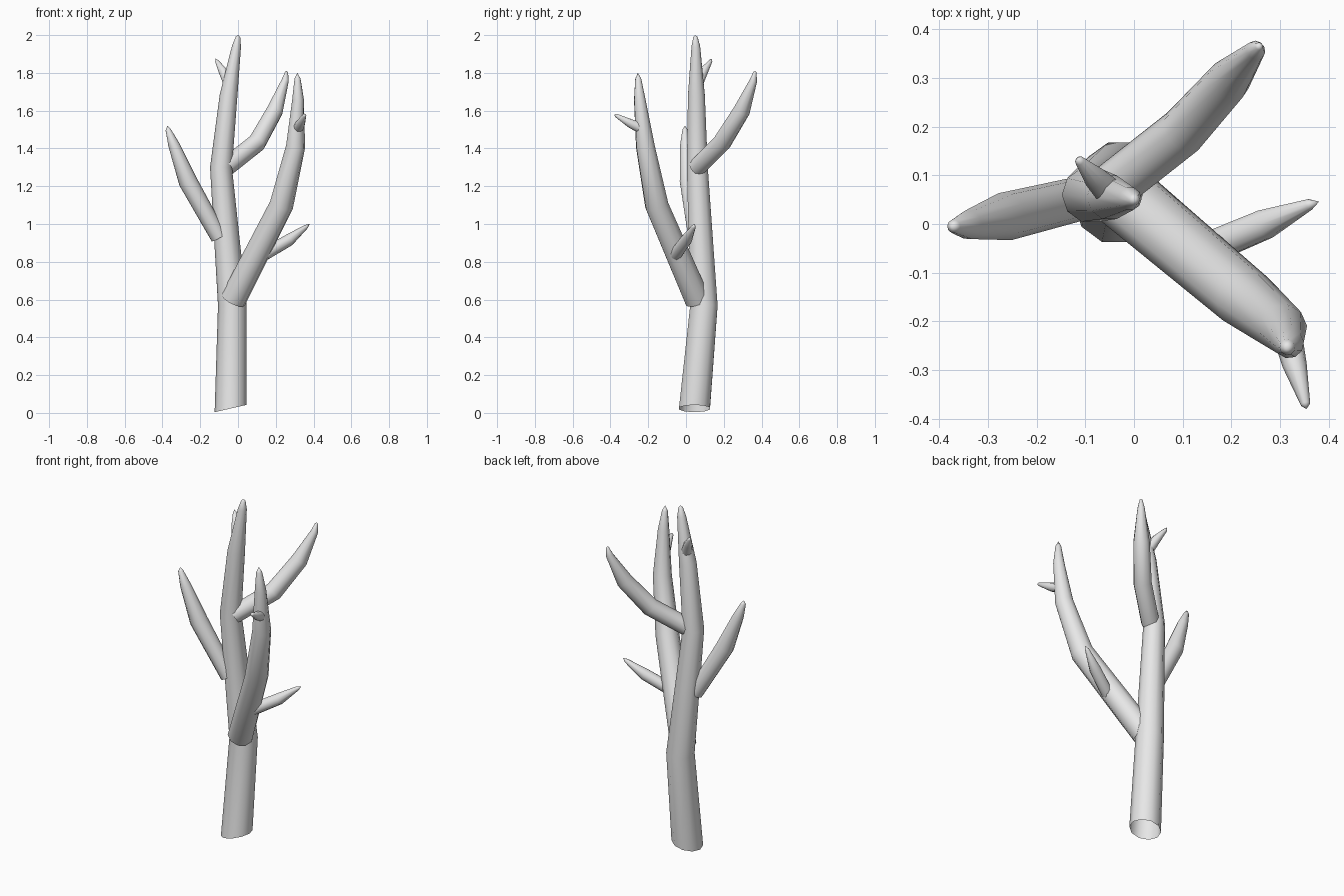
import bpy, bmesh, math
from mathutils import Vector

if "Cube" in bpy.data.objects:
    bpy.data.objects.remove(bpy.data.objects["Cube"], do_unlink=True)

SIDES = 10
bark = bpy.data.materials.new("pale_grey_bark")
bark.use_nodes = True
colour = (0.8, 0.8, 0.8, 1)
bark.diffuse_color = colour
bark.node_tree.nodes["Principled BSDF"].inputs["Base Color"].default_value = colour


def branch(name, path, start_normal=None):
    """Tapered tube, open at its root, along (x, y, z, radius) points; pointed tip."""
    points = [Vector(p[:3]) for p in path]
    steps = [(b - a).normalized() for a, b in zip(points, points[1:])]
    bm = bmesh.new()
    rings = []
    side = Vector((1, 0, 0))
    for i, centre in enumerate(points[:-1]):
        along = (steps[max(i - 1, 0)] + steps[i]).normalized()
        if i == 0 and start_normal:
            along = Vector(start_normal).normalized()
        side = (side - along * side.dot(along)).normalized()
        other = along.cross(side)
        turns = [math.tau * k / SIDES for k in range(SIDES)]
        rings.append([bm.verts.new(centre + path[i][3] * (side * math.cos(t) + other * math.sin(t)))
                      for t in turns])
    for low, high in zip(rings, rings[1:]):
        for k in range(SIDES):
            n = (k + 1) % SIDES
            bm.faces.new((low[k], low[n], high[n], high[k]))
    tip = bm.verts.new(points[-1])
    for k in range(SIDES):
        bm.faces.new((rings[-1][k], rings[-1][(k + 1) % SIDES], tip))
    for face in bm.faces:
        face.smooth = True
    mesh = bpy.data.meshes.new(name)
    bm.to_mesh(mesh)
    bm.free()
    mesh.materials.append(bark)
    obj = bpy.data.objects.new(name, mesh)
    bpy.context.collection.objects.link(obj)
    return obj


# Main stem, with its root cut on a slant
branch("trunk", [(-.04, .045, .023, .086), (-.03, .095, .57, .076), (-.09, .06, 1.3, .058),
                 (-.05, .055, 1.68, .047), (-.008, .052, 1.94, .024), (0, .05, 1.99, .012),
                 (.001, .05, 2, 0)], (-.23, 0, 1))

# Large limbs
branch("front_limb", [(-.025, .06, .6, .07), (.23, -.155, 1.1, .064), (.305, -.215, 1.41, .051),
                      (.318, -.245, 1.66, .031), (.315, -.253, 1.77, .016), (.314, -.255, 1.8, 0)])
branch("back_limb", [(-.065, .06, 1.3, .05), (.1, .19, 1.43, .05), (.195, .295, 1.6, .045),
                     (.25, .357, 1.76, .02), (.257, .365, 1.805, .008), (.258, .367, 1.81, 0)])
branch("side_limb", [(-.1, .055, .93, .045), (-.265, .015, 1.225, .05), (-.34, -.002, 1.42, .03),
                     (-.37, -.005, 1.5, .014), (-.374, -.005, 1.52, 0)])

# Short twigs
branch("low_twig", [(.14, -.055, .84, .034), (.27, 0, .915, .032), (.36, .04, .985, .012),
                    (.38, .046, 1, 0)])
branch("front_twig", [(.313, -.22, 1.5, .031), (.33, -.29, 1.53, .025), (.352, -.37, 1.575, .01),
                      (.354, -.38, 1.58, 0)])
branch("top_twig", [(-.05, .065, 1.75, .03), (-.08, .095, 1.81, .024), (-.112, .13, 1.862, .01),
                    (-.118, .135, 1.875, 0)])
